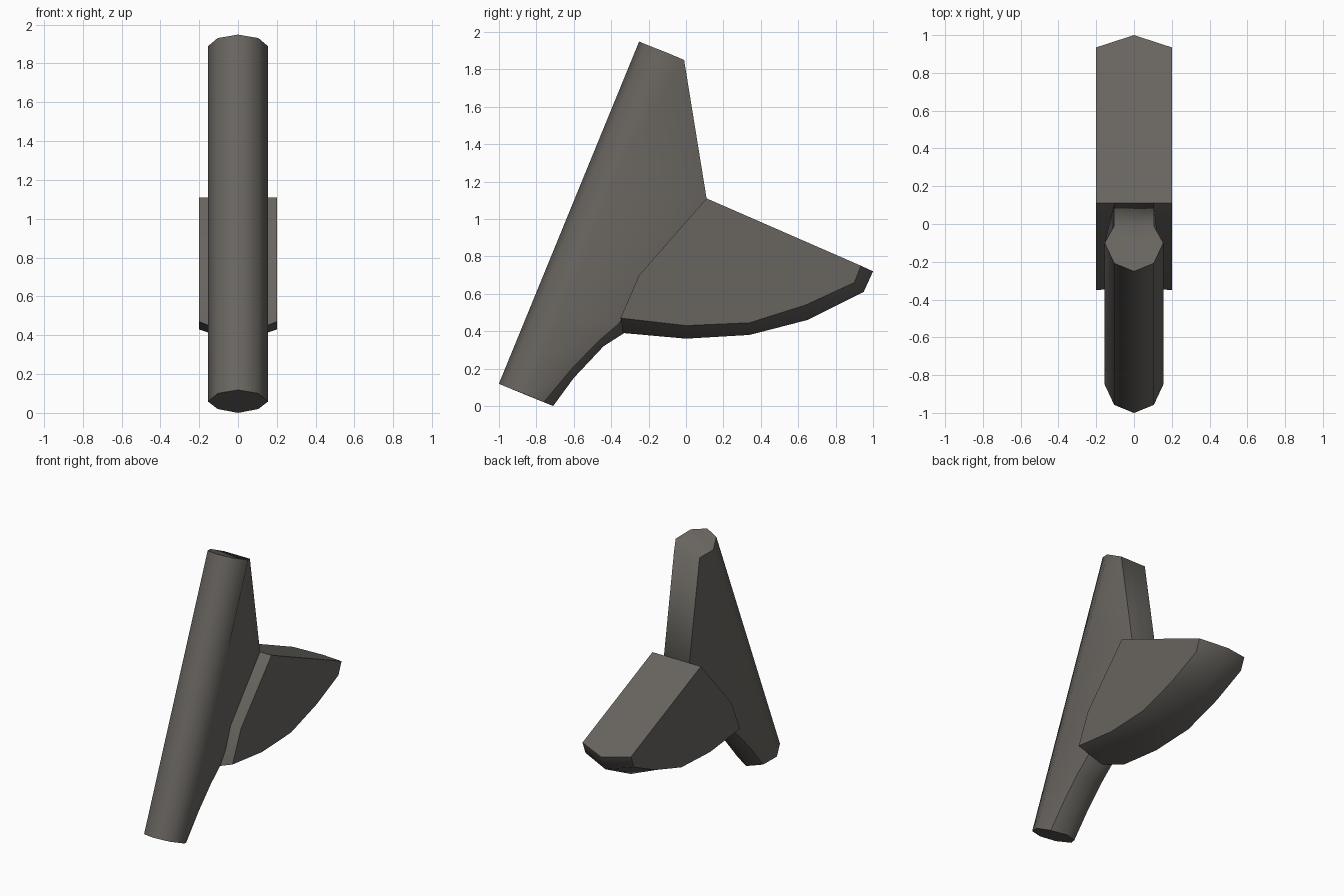
import bpy, bmesh, math

if "Cube" in bpy.data.objects:
    bpy.data.objects.remove(bpy.data.objects["Cube"])

mat = bpy.data.materials.new("dark warm grey")
mat.diffuse_color = (0.14, 0.13, 0.117, 1)
mat.use_nodes = True
mat.node_tree.nodes["Principled BSDF"].inputs["Base Color"].default_value = mat.diffuse_color


def finish(bm, name, angle, hard=()):
    """Smooth shading with sharp edges by angle, plus edges forced hard."""
    bmesh.ops.recalc_face_normals(bm, faces=bm.faces)
    for f in bm.faces:
        f.smooth = True
    for e in bm.edges:
        e.smooth = e.calc_face_angle(0) < math.radians(angle)
    for a, b in hard:
        bm.edges.get((a, b)).smooth = False
    me = bpy.data.meshes.new(name)
    bm.to_mesh(me)
    bm.free()
    me.materials.append(mat)
    ob = bpy.data.objects.new(name, me)
    bpy.context.collection.objects.link(ob)


def bridge(bm, a, b):
    """Quads between two closed rings."""
    n = len(a)
    for i in range(n):
        j = (i + 1) % n
        bm.faces.new((a[i], a[j], b[j], b[i]))


# Shaft: eight-sided loft with straight front and flaring back
AX = (0.75, 1.83)
back_edge = [(-.76, .02), (-.61, .20), (-.47, .345), (-.36, .44), (.11, 1.11), (-.01, 1.85)]
back_mid = [(-.71, 0), (-.60, .15), (-.44, .32), (-.33, .39), (.11, 1.11), (-.01, 1.85)]
front = [(0, -1.0, .12), (.105, -.957, .102), (.155, -.85, .06)]
bm = bmesh.new()
rings = []
for e, m in zip(back_edge, back_mid):
    t = ((e[0] + 1) * AX[0] + (e[1] - .12) * AX[1]) / (AX[0] ** 2 + AX[1] ** 2)
    half = [(x, y + t * AX[0], z + t * AX[1]) for x, y, z in front] + [(.105, *e)]
    pts = half + [(0, *m)] + [(-x, y, z) for x, y, z in half[:0:-1]]
    rings.append([bm.verts.new(p) for p in pts])
for a, b in zip(rings, rings[1:]):
    bridge(bm, a, b)
bm.faces.new(rings[0])
bm.faces.new(rings[-1])
hard = [(a[k], b[k]) for a, b in zip(rings, rings[1:]) for k in (3, 5)]
finish(bm, "shaft", 60, hard)

# Blade: flat sides with a shallow ridge along the rim
side = [(.11, 1.11), (.935, .75), (.90, .66), (.64, .54), (.34, .445), (0, .43), (-.35, .47), (-.25, .70)]
rim = [(.11, 1.11), (1, .72), (.95, .61), (.65, .46), (.34, .38), (0, .36), (-.335, .39), (-.25, .70)]
bm = bmesh.new()
left, mid, right = [[bm.verts.new((x, *p)) for p in prof]
                    for x, prof in ((-.2, side), (0, rim), (.2, side))]
bridge(bm, left, mid)
bridge(bm, mid, right)
bm.faces.new(left)
bm.faces.new(right)
finish(bm, "blade", 45)
